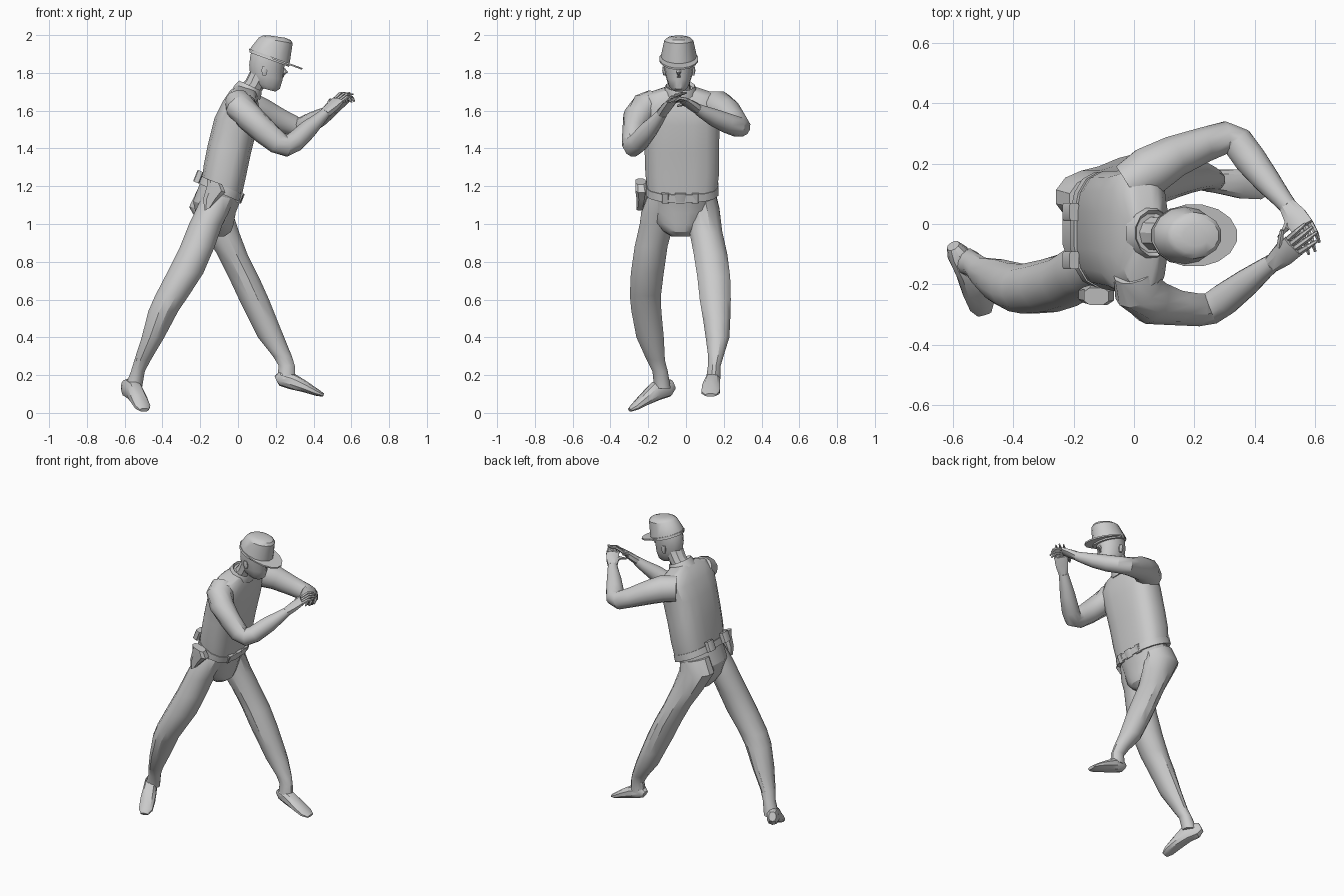
import bpy, bmesh, math
from mathutils import Vector as V


def spow(a, e):
    return math.copysign(abs(a) ** e, a)


def skin(name, rings, n=12, p=2.0):
    """Loft through rings given as (centre, half-axis u, half-axis v); p > 2 is boxier."""
    bm = bmesh.new()
    loops = []
    for c, u, v in rings:
        loop = []
        for i in range(n):
            a = math.tau * (i + 0.5) / n
            loop.append(bm.verts.new(c + u * spow(math.cos(a), 2 / p) + v * spow(math.sin(a), 2 / p)))
        loops.append(loop)
    for a, b in zip(loops, loops[1:]):
        for i in range(n):
            j = (i + 1) % n
            bm.faces.new((a[i], a[j], b[j], b[i]))
    bm.faces.new(loops[0])
    bm.faces.new(loops[-1])
    bmesh.ops.recalc_face_normals(bm, faces=bm.faces)
    me = bpy.data.meshes.new(name)
    bm.to_mesh(me)
    bm.free()
    ob = bpy.data.objects.new(name, me)
    bpy.context.collection.objects.link(ob)
    bpy.ops.object.select_all(action='DESELECT')
    ob.select_set(True)
    bpy.context.view_layer.objects.active = ob
    bpy.ops.object.shade_smooth_by_angle(angle=math.radians(32))
    return ob


def stack(name, secs, n=12, p=2.0):
    """Level sections (x, y, z, half x, half y, forward tilt in degrees)."""
    rings = []
    for x, y, z, hx, hy, t in secs:
        t = math.radians(t)
        rings.append((V((x, y, z)), V((math.cos(t), 0, -math.sin(t))) * hx, V((0, hy, 0))))
    return skin(name, rings, n, p)


def tube(name, pts, n=10, side=None, p=2.0):
    """Sections square to a path: (x, y, z, half width, half height)."""
    cs = [V(q[:3]) for q in pts]
    rings = []
    for i, q in enumerate(pts):
        t = (cs[min(i + 1, len(cs) - 1)] - cs[max(i - 1, 0)]).normalized()
        s = V(side) if side else t.cross(V((0, 0, 1)))
        s = (s - t * s.dot(t)).normalized()
        rings.append((cs[i], s * q[3], s.cross(t) * q[4]))
    return skin(name, rings, n, p)


def hand(name, wrist, knuckle, tip, side, thumb, bend):
    w, k, e, s = V(wrist), V(knuckle), V(tip), V(side).normalized()
    m = w.lerp(k, 0.5)
    tube(name + "_palm", [(*w, .03, .026), (*m, .041, .022), (*k, .042, .014)], 8, side, 2.5)
    for i in range(4):
        o = s * (i - 1.5) * .021
        reach = (0.85, 1.0, 1.02, 0.8)[i]
        a, b = k + o * .95, k + (e - k) * reach + o * 1.15
        c = a.lerp(b, 0.5) + V(bend)
        tube(f"{name}_finger_{i + 1}", [(*a, .0105, .0105), (*c, .009, .009), (*b, .005, .005)], 6, side)
    th = V(thumb)
    base = w.lerp(m, .6)
    mid = base.lerp(th, .55) + V(bend)
    tube(name + "_thumb", [(*base, .016, .016), (*mid, .012, .012), (*th, .006, .006)], 6, side)


# Torso and pelvis
stack("torso", [
    (-.09, -.02, 1.17, .115, .185, 22), (-.07, -.02, 1.28, .118, .198, 18),
    (-.045, -.022, 1.40, .118, .2, 12), (-.01, -.025, 1.54, .118, .205, 10),
    (.015, -.028, 1.63, .10, .22, 10), (.03, -.03, 1.69, .075, .18, 12),
    (.045, -.03, 1.72, .055, .08, 15)], 16, 2.8)
stack("pelvis", [
    (-.09, -.02, 1.18, .12, .185, 22), (-.125, -.025, 1.09, .12, .175, 15),
    (-.12, -.03, 1.01, .10, .135, 8), (-.11, -.03, .965, .075, .095, 5),
    (-.11, -.03, .935, .04, .05, 0)], 14)

# Trouser legs
stack("rear_leg", [
    (-.10, -.12, 1.15, .085, .085, 15), (-.14, -.145, 1.06, .09, .095, 5),
    (-.17, -.155, 1.00, .092, .093, 0), (-.215, -.185, .88, .095, .09, 0),
    (-.28, -.205, .74, .10, .09, 0), (-.35, -.215, .62, .092, .085, 0),
    (-.395, -.21, .54, .082, .082, 0), (-.45, -.19, .40, .062, .075, 0),
    (-.505, -.16, .28, .045, .05, 0), (-.53, -.137, .22, .038, .042, 0),
    (-.555, -.125, .13, .048, .045, 0)], 12)
stack("front_leg", [
    (-.12, .08, 1.16, .10, .08, 15), (-.145, .09, 1.08, .118, .09, 5),
    (-.09, .105, .96, .098, .09, 0), (-.03, .13, .84, .083, .092, 0),
    (.03, .147, .72, .083, .09, 0), (.085, .155, .60, .082, .085, 0),
    (.13, .162, .50, .077, .075, 0), (.175, .167, .40, .072, .065, 0),
    (.235, .158, .30, .052, .042, 0), (.258, .15, .25, .044, .035, 0),
    (.255, .145, .18, .05, .04, 0)], 12)

# Shoes
tube("rear_shoe", [
    (-.60, -.072, .15, .022, .03), (-.583, -.10, .135, .038, .052),
    (-.55, -.16, .115, .042, .052), (-.525, -.22, .07, .047, .034),
    (-.505, -.27, .032, .044, .02), (-.497, -.298, .015, .025, .01)], 10, p=2.4)
tube("front_shoe", [
    (.203, .147, .175, .022, .022), (.225, .146, .185, .036, .042),
    (.29, .14, .165, .042, .042), (.355, .133, .138, .05, .03),
    (.42, .13, .107, .05, .018), (.453, .13, .094, .03, .009)], 10, p=2.4)

# Sleeves and forearms
tube("left_arm", [
    (-.02, .13, 1.62, .075, .085), (.05, .175, 1.62, .085, .085), (.13, .222, 1.59, .072, .075),
    (.23, .262, 1.545, .06, .062), (.305, .287, 1.515, .055, .056), (.345, .27, 1.515, .055, .054),
    (.385, .215, 1.535, .055, .053), (.44, .145, 1.565, .046, .046),
    (.49, .085, 1.595, .034, .034), (.512, .058, 1.61, .03, .028)], 12)
tube("right_arm", [
    (0, -.16, 1.66, .07, .06), (.015, -.215, 1.62, .085, .08), (.06, -.258, 1.565, .078, .075),
    (.14, -.277, 1.49, .06, .07), (.21, -.285, 1.43, .056, .062), (.255, -.28, 1.412, .055, .056),
    (.30, -.25, 1.435, .055, .054), (.37, -.197, 1.50, .047, .05),
    (.43, -.15, 1.555, .035, .035), (.46, -.128, 1.585, .03, .028)], 12)

# Hands
hand("left_hand", (.51, .06, 1.61), (.56, -.012, 1.655), (.59, -.095, 1.645),
     (.85, .5, .1), (.48, -.045, 1.625), (.005, -.005, .012))
hand("right_hand", (.46, -.13, 1.585), (.53, -.072, 1.655), (.60, -.018, 1.69),
     (.55, -.72, -.25), (.49, -.02, 1.66), (0, 0, .012))

# Neck, head and face
tube("neck", [(.04, -.03, 1.68, .058, .055), (.085, -.033, 1.735, .056, .052),
              (.12, -.037, 1.80, .06, .055)], 10)
stack("head", [
    (.155, -.038, 1.712, .045, .035, 15), (.148, -.038, 1.735, .078, .055, 15),
    (.15, -.038, 1.78, .09, .069, 10), (.15, -.038, 1.83, .094, .078, 8),
    (.16, -.038, 1.88, .098, .082, 10), (.175, -.038, 1.93, .09, .078, 12)], 14)
tube("nose", [(.225, -.038, 1.835, .008, .012), (.248, -.038, 1.80, .014, .018),
              (.235, -.038, 1.78, .012, .01)], 6)
for s in (-1, 1):
    stack("ear", [(.14, -.038 + s * .075, 1.785, .010, .006, 0), (.14, -.038 + s * .079, 1.81, .018, .009, 0),
                  (.138, -.038 + s * .079, 1.835, .012, .006, 0)], 6)
stack("collar", [(.045, -.03, 1.69, .082, .092, 25), (.058, -.03, 1.715, .075, .085, 25),
                 (.065, -.03, 1.732, .068, .078, 25), (.06, -.03, 1.718, .06, .066, 25)], 12)

# Cap
stack("cap_crown", [(.165, -.038, 1.87, .115, .098, 20), (.172, -.038, 1.90, .112, .093, 18),
                    (.20, -.038, 1.972, .093, .077, 10), (.205, -.038, 1.985, .078, .062, 9),
                    (.207, -.038, 1.992, .045, .035, 8)], 14)
stack("cap_brim", [(.198, -.038, 1.868, .153, .104, 20), (.20, -.038, 1.877, .153, .104, 20)], 16)

# Belt with buckle, pouches and holster
stack("belt", [(-.097, -.02, 1.165, .128, .195, 24), (-.085, -.02, 1.205, .126, .195, 24)], 16, 2.6)


def box(name, c, d, p=6, tilt=24):
    x, y, z = c
    stack(name, [(x - .4 * d[2] * .5, y, z - d[2] / 2, d[0] / 2, d[1] / 2, tilt),
                 (x + .4 * d[2] * .5, y, z + d[2] / 2, d[0] / 2, d[1] / 2, tilt)], 8, p)


box("buckle", (.01, -.03, 1.14), (.035, .06, .05))
for y in (-.11, .05):
    box("front_pouch", (.008, y, 1.14), (.03, .04, .05))
for y in (.04, -.12):
    box("back_pouch", (-.21, y, 1.25), (.035, .06, .06))
stack("holster", [(-.16, -.24, 1.08, .02, .022, -30), (-.145, -.235, 1.13, .042, .028, 0),
                  (-.115, -.235, 1.185, .055, .035, 20), (-.125, -.24, 1.225, .045, .03, 20)], 8, 3)
